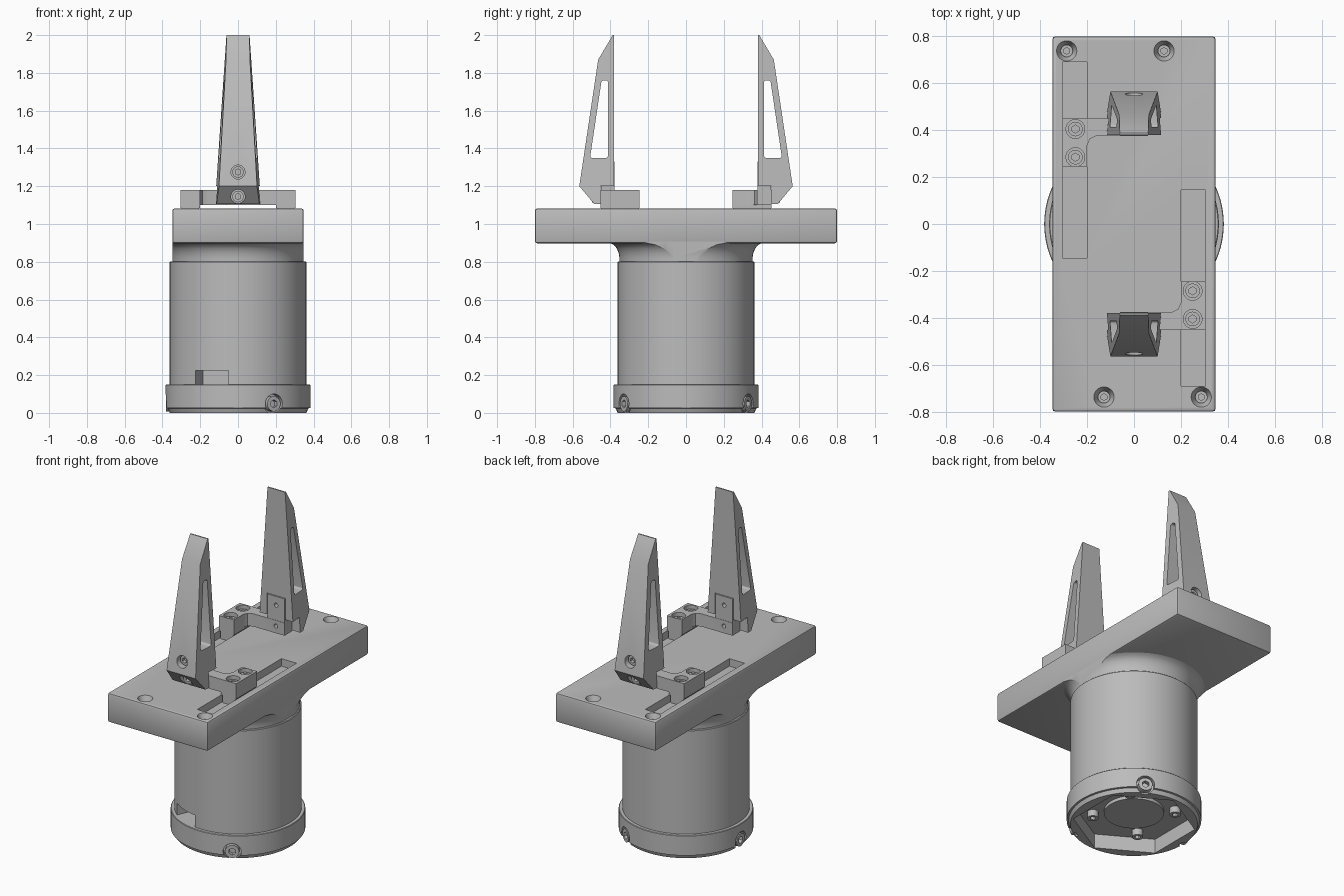
import bpy, bmesh
from math import pi, sin, cos, radians
from mathutils import Vector, Matrix

if "Cube" in bpy.data.objects:
    bpy.data.objects.remove(bpy.data.objects["Cube"])

GREY = (0.5, 0.5, 0.5, 1)
metal = bpy.data.materials.new("plain grey")
metal.use_nodes = True
metal.diffuse_color = GREY
metal.node_tree.nodes["Principled BSDF"].inputs["Base Color"].default_value = GREY


def make(name, bm):
    bmesh.ops.recalc_face_normals(bm, faces=bm.faces)
    mesh = bpy.data.meshes.new(name)
    bm.to_mesh(mesh)
    bm.free()
    mesh.materials.append(metal)
    ob = bpy.data.objects.new(name, mesh)
    bpy.context.collection.objects.link(ob)
    return ob


def activate(ob):
    bpy.ops.object.select_all(action='DESELECT')
    bpy.context.view_layer.objects.active = ob
    ob.select_set(True)


def box(name, lo, hi):
    lo, hi = Vector(lo), Vector(hi)
    bm = bmesh.new()
    bmesh.ops.create_cube(bm, size=1)
    for v in bm.verts:
        v.co = Vector(a * b for a, b in zip(v.co, hi - lo)) + (lo + hi) / 2
    return make(name, bm)


def cyl(name, r, start, direction, depth, sides=40, r_end=None):
    d = Vector(direction).normalized()
    bm = bmesh.new()
    place = Matrix.Translation(Vector(start) + d * depth / 2) @ d.to_track_quat('Z', 'Y').to_matrix().to_4x4()
    bmesh.ops.create_cone(bm, cap_ends=True, segments=sides, radius1=r,
                          radius2=r if r_end is None else r_end, depth=depth, matrix=place)
    return make(name, bm)


def prism(name, pts, axis, lo, hi, rounding=0):
    # Extrudes a profile along x or z
    bm = bmesh.new()
    if axis == 'x':
        verts = [bm.verts.new((lo, a, b)) for a, b in pts]
        step = Vector((hi - lo, 0, 0))
    else:
        verts = [bm.verts.new((a, b, lo)) for a, b in pts]
        step = Vector((0, 0, hi - lo))
    face = bm.faces.new(verts)
    new = bmesh.ops.extrude_face_region(bm, geom=[face])["geom"]
    bmesh.ops.translate(bm, vec=step, verts=[g for g in new if isinstance(g, bmesh.types.BMVert)])
    if rounding:
        sides = [e for e in bm.edges
                 if (e.verts[0].co - e.verts[1].co).normalized().cross(step.normalized()).length < 0.01]
        bmesh.ops.bevel(bm, geom=sides, offset=rounding, segments=4, profile=0.5, affect='EDGES')
    return make(name, bm)


def lathe(name, profile):
    bm = bmesh.new()
    verts = [bm.verts.new((r, 0, z)) for r, z in profile]
    edges = [bm.edges.new(p) for p in zip(verts, verts[1:])]
    bmesh.ops.spin(bm, geom=verts + edges, cent=(0, 0, 0), axis=(0, 0, 1), angle=2 * pi, steps=96)
    bmesh.ops.remove_doubles(bm, verts=bm.verts, dist=0.0005)
    return make(name, bm)


def cut(ob, *cutters, operation='DIFFERENCE'):
    for c in cutters:
        m = ob.modifiers.new("cut", 'BOOLEAN')
        m.operation, m.solver, m.object = operation, 'EXACT', c
        activate(ob)
        bpy.ops.object.modifier_apply(modifier=m.name)
        bpy.data.objects.remove(c)


def bevel(ob, width, segments=2):
    m = ob.modifiers.new("bevel", 'BEVEL')
    m.width, m.segments = width, segments
    activate(ob)
    bpy.ops.object.modifier_apply(modifier=m.name)


def screw(name, r, start, direction, depth):
    # Socket head with a hexagonal recess
    d = Vector(direction).normalized()
    ob = cyl(name, r, start, d, depth, 32)
    cut(ob, cyl("hex", r * 0.55, Vector(start) + d * depth * 0.4, d, depth, 6))
    return ob


def turned(p, half_turn):
    return (-p[0], -p[1], p[2]) if half_turn else p


# Mounting base ring with hexagonal cavity
ring = lathe("base_ring", [(0, 0), (0.362, 0), (0.372, 0.024), (0.383, 0.026), (0.383, 0.148), (0.38, 0.151), (0, 0.151)])
cavity = cyl("cavity", 0.35, (0, 0, -0.05), (0, 0, 1), 0.14, 6)
cavity.data.transform(Matrix.Rotation(pi / 6, 4, 'Z'))
if abs(max(v.co.x for v in cavity.data.vertices) - 0.35) < 0.01:
    cavity.data.transform(Matrix.Rotation(pi / 6, 4, 'Z'))
cut(ring, cavity)
for i, deg in enumerate((-60, 60, 180)):
    out = Vector((cos(radians(deg)), sin(radians(deg)), 0))
    cut(ring, cyl("bore", 0.052, out * 0.345 + Vector((0, 0, 0.048)), out, 0.1))
    screw(f"ring_screw_{i}", 0.04, out * 0.335 + Vector((0, 0, 0.048)), out, 0.045)
cyl("base_hub", 0.17, (0, 0, 0.1), (0, 0, -1), 0.03, 64)
for i in range(4):
    a = pi / 4 + i * pi / 2
    screw(f"base_screw_{i}", 0.032, (0.235 * cos(a), 0.235 * sin(a), 0.095), (0, 0, -1), 0.045)

# Cylindrical motor body with connector opening
body = lathe("motor_body", [(0, 0.14), (0.362, 0.14), (0.362, 0.798), (0.358, 0.802), (0, 0.802)])
port = box("port", (-0.095, -0.45, 0.151), (0.095, -0.25, 0.225))
port.data.transform(Matrix.Rotation(radians(-23), 4, 'Z'))
cut(body, port)

# Flared neck trimmed to the width of the housing
neck = lathe("neck", [(0, 0.79), (0.352, 0.79), (0.352, 0.82), (0.356, 0.845), (0.366, 0.87),
                      (0.383, 0.89), (0.405, 0.9), (0.405, 0.92), (0, 0.92)])
cut(neck, box("trim", (-0.347, -1, 0.7), (0.347, 1, 1)), operation='INTERSECT')

# Rectangular housing with slide slots and countersunk screws
housing = box("housing", (-0.348, -0.8, 0.898), (0.348, 0.8, 1.082))
bevel(housing, 0.012)
for h in (False, True):
    slot = box("slot", (0.2, -0.69, 1.035), (0.305, 0.145, 1.2))
    if h:
        slot.data.transform(Matrix.Rotation(pi, 4, 'Z'))
    cut(housing, slot)
    for i, x in enumerate((-0.128, 0.287)):
        x, y, _ = turned((x, -0.738, 0), h)
        cut(housing, cyl("sink", 0.022, (x, y, 1.03), (0, 0, 1), 0.054, 40, 0.044))
        screw(f"housing_screw_{int(h)}_{i}", 0.026, (x, y, 1.02), (0, 0, 1), 0.03)

# Finger, bracket and slider, built in front and repeated turned at the back
finger = prism("front_finger", [(-0.38, 1.2), (-0.452, 1.2), (-0.452, 1.105), (-0.485, 1.105), (-0.565, 1.2),
                                (-0.465, 1.87), (-0.388, 2.0), (-0.38, 2.0)], 'x', -1, 1)
for v in finger.data.vertices:
    v.co.x *= 0.122 - 0.068 * (v.co.z - 1.105) - 0.08 * (-0.38 - v.co.y)
cut(finger,
    prism("window", [(-0.508, 1.35), (-0.413, 1.35), (-0.413, 1.76), (-0.447, 1.76)], 'x', -0.3, 0.3, 0.012),
    box("tab_pocket", (-0.064, -0.452, 1.0), (0.064, -0.3, 1.334)))
gripper = [finger]

arm = prism("front_bracket_arm", [(0.304, -0.452), (0.304, -0.245), (0.2, -0.245), (0.2, -0.335), (0.188, -0.363),
                                  (0.16, -0.376), (-0.06, -0.376), (-0.06, -0.452)], 'z', 1.1, 1.18)
tab = box("front_bracket_tab", (-0.06, -0.451, 1.1), (0.06, -0.378, 1.33))
pad = box("front_bracket_pad", (0.2, -0.452, 1.084), (0.304, -0.245, 1.101))
slider = box("front_slider", (0.207, -0.45, 1.03), (0.298, -0.25, 1.09))
gripper += [arm, tab, pad, slider]

for i, y in enumerate((-0.285, -0.405)):
    cut(arm, cyl("bore", 0.04, (0.25, y, 1.13), (0, 0, 1), 0.1))
    gripper.append(screw(f"front_pad_screw_{i}", 0.031, (0.25, y, 1.125), (0, 0, 1), 0.035))
for i, (z, y) in enumerate(((1.275, -0.5), (1.145, -0.468))):
    cut(finger, cyl("bore", 0.037, (0, y, z), (0, -1, 0), 0.2))
    cut(tab, cyl("hole", 0.013, (0, -0.42, z), (0, 1, 0), 0.1, 20))
    if z < 1.18:
        cut(arm, cyl("hole", 0.013, (0, -0.42, z), (0, 1, 0), 0.1, 20))
    gripper.append(screw(f"front_finger_screw_{i}", 0.03, (0, y + 0.005, z), (0, -1, 0), 0.035))

for ob in gripper:
    twin = ob.copy()
    twin.data = ob.data.copy()
    twin.name = ob.name.replace("front", "back")
    twin.data.transform(Matrix.Rotation(pi, 4, 'Z'))
    bpy.context.collection.objects.link(twin)

# Smooth shading with sharp edges kept
for ob in list(bpy.context.collection.objects):
    if ob.type == 'MESH':
        activate(ob)
        bpy.ops.object.shade_smooth_by_angle(angle=radians(30))
